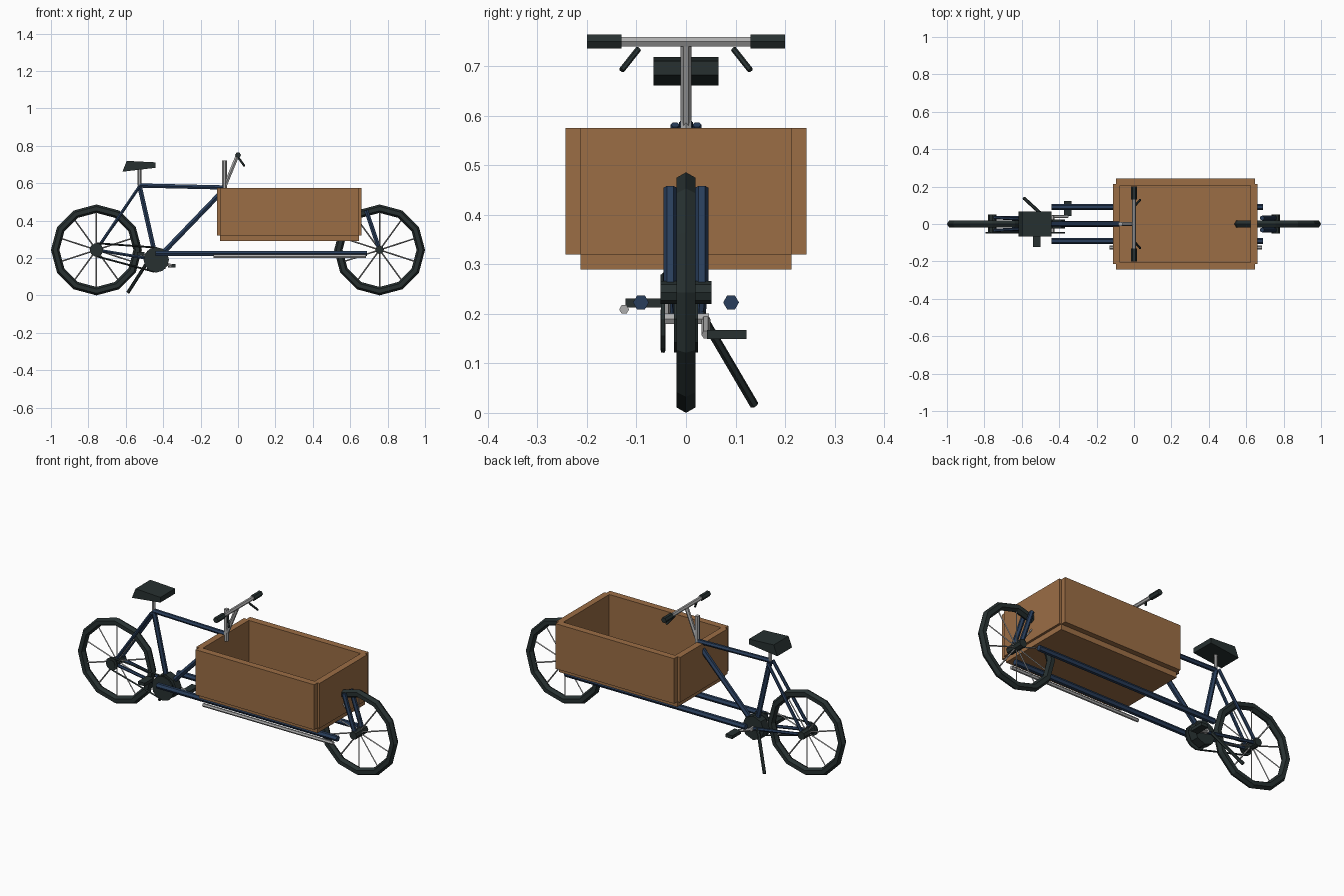
import bpy, bmesh, math
from mathutils import Vector, Matrix

if "Cube" in bpy.data.objects:
    bpy.data.objects.remove(bpy.data.objects["Cube"], do_unlink=True)


def material(name, r, g, b):
    m = bpy.data.materials.new(name)
    m.use_nodes = True
    m.diffuse_color = (r, g, b, 1)
    m.node_tree.nodes["Principled BSDF"].inputs["Base Color"].default_value = (r, g, b, 1)
    return m


BLACK = material("rubber black", 0.02, 0.03, 0.03)
BLUE = material("frame blue", 0.022, 0.048, 0.105)
WOOD = material("box wood", 0.33, 0.155, 0.06)
METAL = material("bare metal", 0.42, 0.42, 0.42)


def finish(name, bm, mat):
    mesh = bpy.data.meshes.new(name)
    bm.to_mesh(mesh)
    bm.free()
    mesh.materials.append(mat)
    ob = bpy.data.objects.new(name, mesh)
    bpy.context.scene.collection.objects.link(ob)
    return ob


def add_tube(bm, a, b, radius, sides=6):
    a, b = Vector(a), Vector(b)
    turn = (b - a).to_track_quat('Z', 'Y').to_matrix().to_4x4()
    mat = Matrix.Translation((a + b) / 2) @ turn @ Matrix.Rotation(math.pi / 2, 4, 'Z')
    bmesh.ops.create_cone(bm, cap_ends=True, segments=sides, radius1=radius,
                          radius2=radius, depth=(b - a).length, matrix=mat)


def tube(name, a, b, radius, mat, sides=6):
    bm = bmesh.new()
    add_tube(bm, a, b, radius, sides)
    return finish(name, bm, mat)


def tube_pair(name, a, b, radius, mat):
    for side, s in (("left", 1), ("right", -1)):
        tube(f"{name}_{side}", (a[0], a[1] * s, a[2]), (b[0], b[1] * s, b[2]), radius, mat)


def box(name, lo, hi, mat):
    lo, hi = Vector(lo), Vector(hi)
    bm = bmesh.new()
    bmesh.ops.create_cube(bm, size=1, matrix=Matrix.Translation((lo + hi) / 2)
                          @ Matrix.Diagonal((*(hi - lo), 1)))
    return finish(name, bm, mat)


# Wheels: tyre, spokes and hub
AXLE_X, AXLE_Z = 0.757, 0.243
for end, x in (("rear", -AXLE_X), ("front", AXLE_X)):
    hub = Vector((x, 0, AXLE_Z))
    bpy.ops.mesh.primitive_torus_add(location=hub, rotation=(math.pi / 2, 0, 0),
                                     major_segments=12, minor_segments=6,
                                     major_radius=0.2205, minor_radius=0.0225)
    tyre = bpy.context.object
    tyre.name = f"{end}_tyre"
    tyre.data.materials.append(BLACK)
    bm = bmesh.new()
    for i in range(10):
        t = math.pi / 2 + i * math.tau / 10
        add_tube(bm, hub, hub + Vector((math.cos(t), 0, math.sin(t))) * 0.202, 0.004, 4)
    finish(f"{end}_spokes", bm, METAL)
    tube(f"{end}_hub", hub - Vector((0, 0.052, 0)), hub + Vector((0, 0.052, 0)), 0.023, BLACK, 8)

# Cargo box
X0, X1, TOP, FLOOR = -0.112, 0.66, 0.575, 0.32
box("box_floor", (-0.095, -0.213, 0.29), (0.647, 0.213, FLOOR + 0.005), WOOD)
for side, y in (("left", 0.224), ("right", -0.224)):
    box(f"box_side_{side}", (-0.095, y - 0.019, FLOOR), (0.647, y + 0.019, TOP), WOOD)
for end, x in (("back", X0), ("front", X1 - 0.036)):
    box(f"box_end_{end}", (x, -0.213, FLOOR), (x + 0.036, 0.213, TOP), WOOD)

# Frame
CRANK = Vector((-0.437, 0, 0.19))
SEAT = Vector((-0.527, 0, 0.587))
tube_pair("cargo_rail", (-0.44, 0.091, 0.223), (0.69, 0.091, 0.223), 0.016, BLUE)
tube("seat_tube", SEAT, CRANK, 0.014, BLUE)
tube("top_tube", SEAT, (-0.08, 0, 0.577), 0.013, BLUE)
tube("down_tube", (-0.09, 0, 0.55), CRANK, 0.015, BLUE)
tube_pair("seat_stay", (SEAT.x, 0.022, SEAT.z - 0.005), (-AXLE_X, 0.035, AXLE_Z), 0.009, BLUE)
tube_pair("chain_stay", (CRANK.x, 0.03, CRANK.z), (-AXLE_X, 0.035, AXLE_Z), 0.009, BLUE)
tube_pair("fork_leg", (0.685, 0.032, 0.455), (AXLE_X, 0.032, AXLE_Z), 0.013, BLUE)
tube("steering_rod", (-0.13, -0.125, 0.209), (0.685, -0.125, 0.209), 0.01, METAL)

# Steering post, stem, handlebar, grips and brake levers
BAR_Z = 0.75
tube("steering_post", (-0.072, 0, 0.54), (-0.072, 0, 0.72), 0.013, METAL)
tube("stem", (-0.072, 0, 0.58), (-0.002, 0, BAR_Z), 0.011, METAL)
tube("handlebar", (0, -0.19, BAR_Z), (0, 0.19, BAR_Z), 0.011, METAL)
tube_pair("grip", (0, 0.13, BAR_Z), (0, 0.2, BAR_Z), 0.016, BLACK)
tube_pair("brake_lever", (0.003, 0.096, 0.735), (0.034, 0.13, 0.692), 0.006, BLACK)

# Saddle: side profile widened across the bike
tube("seat_post", SEAT, (SEAT.x, 0, 0.69), 0.01, METAL)
bm = bmesh.new()
profile = [(-0.618, 0.661), (-0.44, 0.682), (-0.44, 0.711), (-0.595, 0.719)]
face = bm.faces.new([bm.verts.new((x, -0.066, z)) for x, z in profile])
new = bmesh.ops.extrude_face_region(bm, geom=[face])["geom"]
bmesh.ops.translate(bm, vec=(0, 0.132, 0), verts=[v for v in new if isinstance(v, bmesh.types.BMVert)])
bmesh.ops.recalc_face_normals(bm, faces=bm.faces)
finish("saddle", bm, BLACK)

# Drive: motor housing, chain wheels and chain
def disc(name, centre, y0, y1, radius, sides):
    tube(name, (centre[0], y0, centre[1]), (centre[0], y1, centre[1]), radius, BLACK, sides)


disc("crank_housing", (CRANK.x, CRANK.z), -0.024, 0.024, 0.068, 8)
disc("chain_ring", (CRANK.x, CRANK.z), -0.05, -0.042, 0.068, 12)
disc("rear_sprocket", (-AXLE_X, AXLE_Z), -0.05, -0.042, 0.036, 10)
for part, z0, z1 in (("upper", 0.279, 0.256), ("lower", 0.209, 0.126)):
    tube(f"chain_{part}", (-AXLE_X, -0.046, z0), (CRANK.x - 0.01, -0.046, z1), 0.005, BLACK, 4)

# Crank arms and pedals, opposite each other
for side, s in (("left", 1), ("right", -1)):
    tip = CRANK + Vector((0.083 * s, 0.04 * s, -0.032 * s))
    tube(f"crank_arm_{side}", CRANK + Vector((0, 0.04 * s, 0)), tip, 0.009, METAL)
    mid = tip + Vector((0, 0.042 * s, 0))
    half = Vector((0.021, 0.04, 0.009))
    box(f"pedal_{side}", mid - half, mid + half, BLACK)
tube("crank_axle", CRANK - Vector((0, 0.046, 0)), CRANK + Vector((0, 0.046, 0)), 0.012, METAL)

# Side stand
tube("side_stand", (-0.47, 0.03, 0.2), (-0.588, 0.138, 0.016), 0.009, BLACK)
